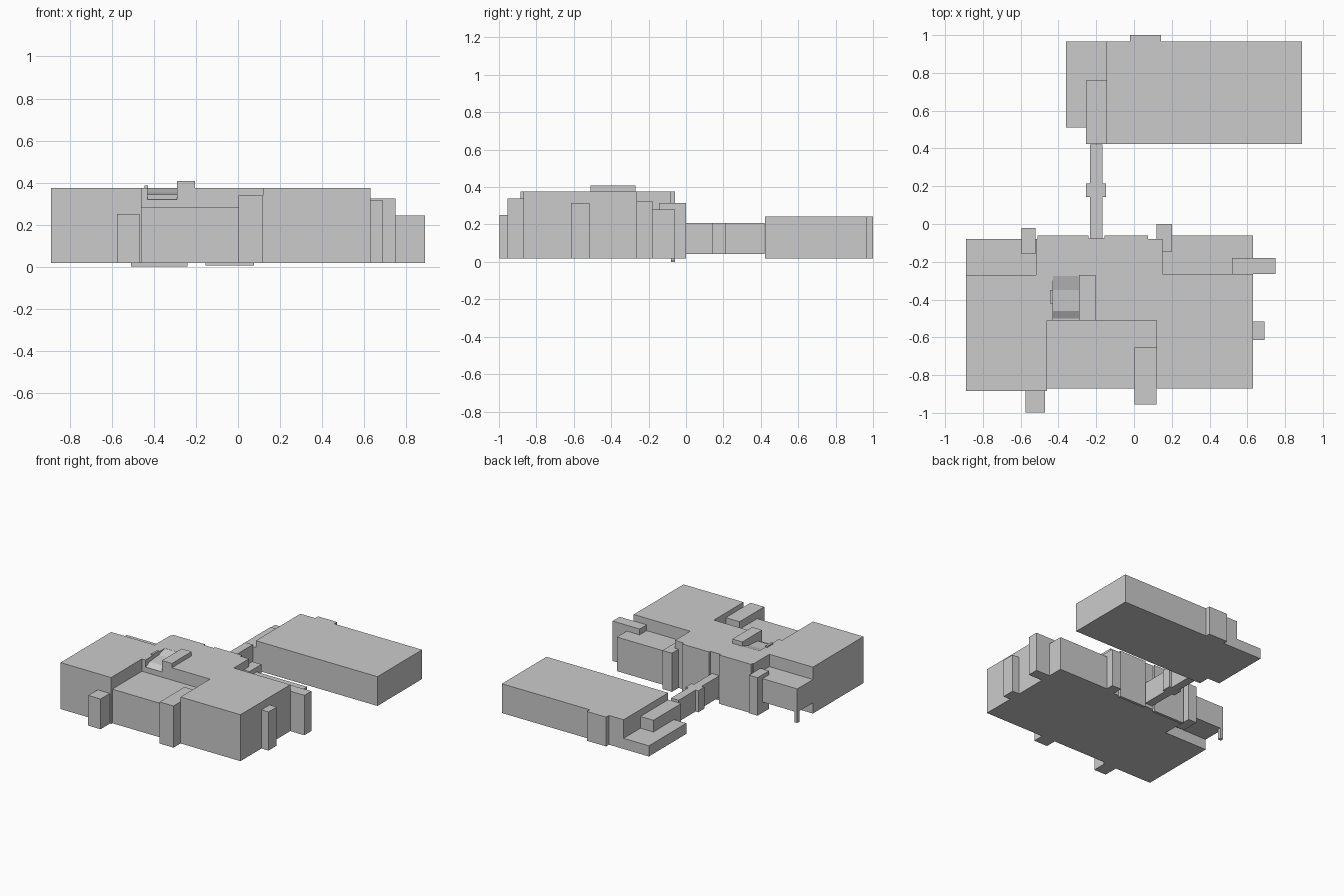
import bpy, bmesh
from mathutils import Matrix

if "Cube" in bpy.data.objects:
    bpy.data.objects.remove(bpy.data.objects["Cube"])


def prism(name, outline, lo, hi, axis="z"):
    """Extrude a 2D outline: xy along z, or yz along x."""
    bm = bmesh.new()
    place = (lambda a, b: (a, b, lo)) if axis == "z" else (lambda a, b: (lo, a, b))
    face = bm.faces.new([bm.verts.new(place(a, b)) for a, b in outline])
    ext = bmesh.ops.extrude_face_region(bm, geom=[face])
    moved = [v for v in ext["geom"] if isinstance(v, bmesh.types.BMVert)]
    d = hi - lo
    bmesh.ops.translate(bm, verts=moved, vec=(0, 0, d) if axis == "z" else (d, 0, 0))
    bmesh.ops.recalc_face_normals(bm, faces=bm.faces)
    me = bpy.data.meshes.new(name)
    bm.to_mesh(me)
    bm.free()
    ob = bpy.data.objects.new(name, me)
    bpy.context.collection.objects.link(ob)
    return ob


def box(name, x0, x1, y0, y1, z0, z1):
    return prism(name, [(x0, y0), (x1, y0), (x1, y1), (x0, y1)], z0, z1)


# Main building: U-shaped full-height mass with shallow recesses along the back
main = prism("main_building", [
    (-.89, -.885), (-.46, -.885), (-.46, -.51), (.12, -.51), (.12, -.87),
    (.63, -.87), (.63, -.265), (.15, -.265), (.15, -.08), (.075, -.08),
    (.075, -.06), (-.155, -.06), (-.155, -.075), (-.24, -.075),
    (-.24, -.06), (-.51, -.06), (-.51, -.08), (-.52, -.08),
    (-.52, -.27), (-.89, -.27)], .018, .375)

# Sloping roof notch, open to the front
notch = prism("roof_notch_cutter", [
    (-.53, .32), (-.50, .32), (-.46, .343), (-.35, .352), (-.275, .374),
    (-.275, .45), (-.53, .45)], -.43, -.29, "x")
notch.hide_render = True
notch.hide_set(True)
cut = main.modifiers.new("notch", "BOOLEAN")
cut.operation = "DIFFERENCE"
cut.solver = "EXACT"
cut.object = notch

# (name, x0, x1, y0, y1, z0, z1)
parts = [
    # Lower wings of the main building
    ("front_low_wing", -.46, .12, -.87, -.51, .018, .28),
    ("back_right_low_wing", .15, .63, -.265, -.06, .018, .28),
    ("back_left_raised_wing", -.89, -.52, -.27, -.08, .10, .28),
    ("raised_wing_outer_leg", -.89, -.865, -.105, -.08, .018, .10),
    # Stair towers and porches
    ("front_left_porch", -.575, -.47, -.998, -.885, .018, .25),
    ("front_middle_porch", .003, .12, -.955, -.655, .018, .338),
    ("right_side_tower", .63, .69, -.615, -.515, .018, .315),
    ("right_end_tower", .52, .75, -.265, -.18, .018, .325),
    ("back_right_tower", .12, .20, -.145, 0, .018, .315),
    ("back_left_tower", -.595, -.522, -.16, -.02, .018, .31),
    # Roof plant
    ("roof_plant", -.29, -.205, -.51, -.27, .375, .408),
    ("roof_hatch", -.445, -.428, -.42, -.35, .37, .385),
    # Skirts under the back wall
    ("skirt_left", -.51, -.24, -.08, -.06, 0, .018),
    ("skirt_right", -.155, .075, -.08, -.06, .004, .018),
    # Link bridge
    ("link_bridge", -.232, -.168, -.075, .42, .043, .208),
    ("bridge_lobby", -.255, -.147, .142, .215, .043, .208),
    # Rear building
    ("rear_building", -.145, .89, .423, .965, .018, .243),
    ("rear_back_bay", -.02, .143, .965, 1.0, .018, .243),
    ("rear_terrace", -.36, -.145, .51, .965, .018, .10),
    ("rear_entrance", -.255, -.145, .423, .76, .018, .19),
]
for p in parts:
    box(*p)
